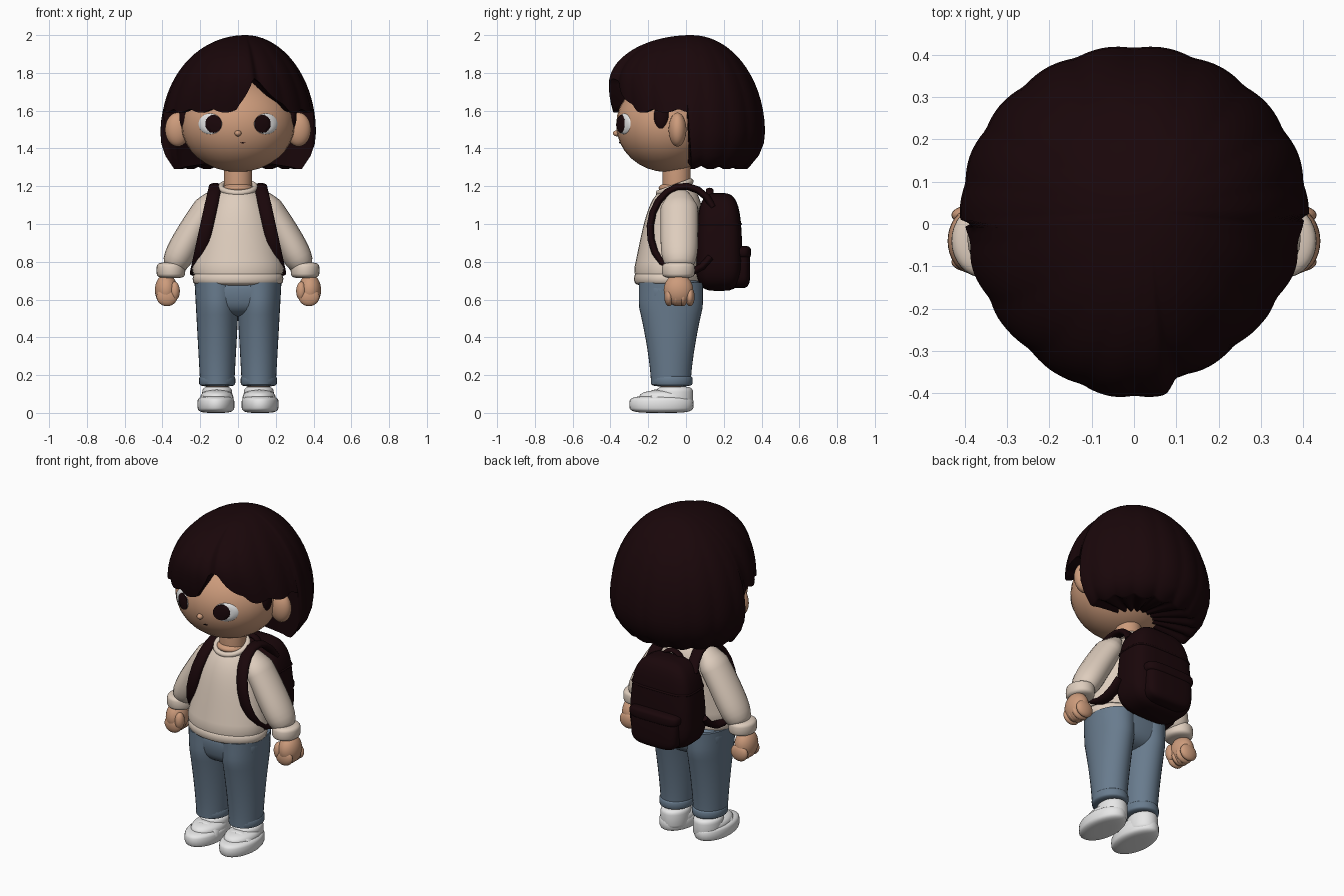
import bpy, bmesh
from math import sin, cos, pi, sqrt, radians, degrees
from mathutils import Vector

cube = bpy.data.objects.get("Cube")
if cube:
    bpy.data.objects.remove(cube, do_unlink=True)


def material(name, red, green, blue):
    mat = bpy.data.materials.new(name)
    mat.use_nodes = True
    mat.diffuse_color = (red, green, blue, 1)
    shader = next(node for node in mat.node_tree.nodes if node.type == "BSDF_PRINCIPLED")
    shader.inputs["Base Color"].default_value = mat.diffuse_color
    shader.inputs["Roughness"].default_value = 0.8
    return mat


dark = material("dark brown", 0.01, 0.002, 0.003)
flesh = material("warm skin", 0.61, 0.33, 0.2)
knit = material("cream knit", 0.73, 0.61, 0.51)
denim = material("blue denim", 0.14, 0.2, 0.27)
white = material("soft white", 0.8, 0.8, 0.8)


def skin(name, mat, rings):
    """Join rings of points into one capped, smooth surface."""
    bm = bmesh.new()
    loops = [[bm.verts.new(point) for point in ring] for ring in rings]
    count = len(loops[0])
    for lower, upper in zip(loops, loops[1:]):
        for i in range(count):
            j = (i + 1) % count
            bm.faces.new((lower[i], lower[j], upper[j], upper[i]))
    bm.faces.new(loops[0])
    bm.faces.new(loops[-1])
    bmesh.ops.remove_doubles(bm, verts=bm.verts, dist=0.00001)
    bmesh.ops.recalc_face_normals(bm, faces=bm.faces)
    mesh = bpy.data.meshes.new(name)
    bm.to_mesh(mesh)
    bm.free()
    mesh.materials.append(mat)
    mesh.shade_smooth()
    mesh.set_sharp_from_angle(angle=radians(60))
    bpy.context.collection.objects.link(bpy.data.objects.new(name, mesh))


def circle(count=32):
    return [2 * pi * i / count for i in range(count)]


def steps(count=16):
    return [i / count for i in range(count + 1)]


def bend(value, power):
    """Square off a sine or cosine."""
    return abs(value) ** (2 / power) * (1 if value > 0 else -1)


def loft(name, mat, rule, box=2):
    """Stack ovals; the rule turns 0..1 into height, centre x, y and radius x, y."""
    rings = []
    for z, x, y, wide, deep in map(rule, steps()):
        rings.append([(x + wide * bend(cos(a), box), y + deep * bend(sin(a), box), z)
                      for a in circle()])
    skin(name, mat, rings)


def pillow(name, mat, centre, radii, box=2, puff=2, taper=0):
    """Ellipsoid that can be squared in plan (box) and in elevation (puff)."""
    x, y, z = centre
    wide, deep, tall = radii

    def rule(t):
        height = -bend(cos(pi * t), puff)
        size = bend(sin(pi * t), puff) * (1 - taper * height)
        return z + tall * height, x, y, wide * size, deep * size
    loft(name, mat, rule, box)


def sweep(name, mat, side, rule):
    """Sweep an oval along a path; the rule gives a point and two radii."""
    rows = [rule(t) for t in steps()]
    points = [Vector(row[0]) for row in rows]
    rings = []
    for i, (point, row) in enumerate(zip(points, rows)):
        along = (points[min(i + 1, len(points) - 1)] - points[max(i - 1, 0)]).normalized()
        across = Vector(side)
        across = (across - along * across.dot(along)).normalized()
        normal = along.cross(across)
        rings.append([point + across * row[1] * cos(a) + normal * row[2] * sin(a)
                      for a in circle(20)])
    skin(name, mat, rings)


# Head, nose, neck and the skin inside the neckline
HEAD, HEAD_SIZE = Vector((0, -0.1, 1.525)), Vector((0.3, 0.27, 0.25))
pillow("head", flesh, HEAD, HEAD_SIZE)
pillow("nose", flesh, (0, -0.365, 1.48), (0.018, 0.022, 0.016))
pillow("neck", flesh, (0, -0.05, 1.23), (0.075, 0.075, 0.12), puff=5)
pillow("neckline", flesh, (0, -0.07, 1.19), (0.078, 0.075, 0.03))


# Facial features: thin plates that follow the face
def plate(name, mat, x, z, wide, tall, lift):
    rings = []
    for scale, rise in ((1, 0), (0.97, lift), (0.6, lift), (0.1, lift)):
        ring = []
        for a in circle():
            px, pz = x + scale * wide * cos(a), z + scale * tall * sin(a)
            across = (px - HEAD.x) / HEAD_SIZE.x
            up = (pz - HEAD.z) / HEAD_SIZE.z
            ring.append((px, HEAD.y - HEAD_SIZE.y * sqrt(1 - across**2 - up**2) - rise, pz))
        rings.append(ring)
    skin(name, mat, rings)


plate("mouth", dark, x=0.025, z=1.43, wide=0.014, tall=0.003, lift=0.004)


# Hair: one domed bob whose hem height varies around the head
PART = 14


def hem(angle):
    turn = abs(angle)
    if turn > 87:                          # back and behind the ears
        return 1.29
    slope = 0.006 if angle > PART else 0.012
    return max(1.59, 1.77 - slope * abs(angle - PART))


def dome(z, middle, up, down):
    return sqrt(max(0, 1 - ((z - middle) / (up if z > middle else down)) ** 2))


def hair_point(angle, t):
    turn = degrees(angle)
    lock = abs(sin(angle * 9))
    z = 2 - (2 - hem(turn) - 0.02 * (1 - lock)) * t * t
    size = 1 + 0.02 * (lock - 0.7) * t
    if PART < turn < 70:                   # swept side lies lower than the fringe
        size -= 0.06 * (70 - turn) / (70 - PART) * min(1, 2 * t, (turn - PART) / 4)
    if cos(angle) > 0:
        depth = 0.44 * dome(z, middle=1.74, up=0.26, down=0.46)
    else:
        depth = 0.39 * dome(z, middle=1.48, up=0.52, down=0.29)
    wide = 0.41 * dome(z, middle=1.48, up=0.52, down=0.33)
    return Vector((wide * sin(angle) * size + 0.04 * (1 - t) ** 2,
                   0.03 - depth * cos(angle) * size, z))


turns = [a - pi + radians(1) for a in circle(180)]
hair = [[hair_point(a, t) for a in turns] for t in steps(20)]
edge = hair[-1]
for shrink, rise in ((0.93, 0), (0.85, 0.01), (0.3, 0.04)):
    hair.append([Vector((p.x * shrink, p.y * shrink, p.z + rise)) for p in edge])
skin("hair", dark, hair)


# Sweater body, ribbed hem and collar
def sweater(t):
    size = sqrt(1 - t**6) * min(1, 0.95 + t)
    return 0.735 + 0.485 * t, 0, -0.1 + 0.06 * t, (0.25 - 0.1 * t) * size, (0.18 - 0.04 * t) * size


loft("sweater", knit, sweater)
pillow("sweater_hem", knit, (0, -0.1, 0.71), (0.24, 0.175, 0.04), puff=4)
bpy.ops.mesh.primitive_torus_add(major_segments=32, minor_segments=10, major_radius=0.09,
                                 minor_radius=0.016, location=(0, -0.06, 1.195),
                                 rotation=(radians(20), 0, 0))
collar = bpy.context.object
collar.name = "collar"
collar.data.materials.append(knit)
collar.data.shade_smooth()


# Paired parts
def build_side(s, side):
    def sleeve(t):
        size = 0.1 * min(1, 0.5 + 2 * t) * sqrt(1 - 0.7 * t**10)
        return (s * (0.1 + 0.25 * t), -0.035, 1.16 - 0.4 * t**1.2), size, size * (0.7 + 0.15 * t)

    def shoulder_strap(t):
        a = radians(30 + 290 * t)
        rise = 0.23 * sin(a)
        return (s * (0.17 - 0.22 * rise), -0.01 + 0.18 * cos(a), 0.97 + rise), 0.035, 0.019

    def leg(t):
        return (0.15 + 0.54 * t, s * 0.11, -0.08, 0.09 + 0.03 * t,
                0.105 + 0.065 * min(1, 1.3 * t) ** 1.5)

    def shoe_strap(t):
        return (s * (0.113 + 0.085 * cos(pi * t)), -0.16, 0.055 + 0.06 * sin(pi * t)), 0.025, 0.008

    # Face and sideburn
    pillow(side + "_ear", flesh, (s * 0.32, -0.045, 1.5), (0.066, 0.047, 0.09))
    pillow(side + "_sideburn", dark, (s * 0.285, -0.13, 1.57), (0.025, 0.04, 0.07))
    plate(side + "_eye_white", white, s * 0.147, 1.53, wide=0.062, tall=0.055, lift=0.005)
    plate(side + "_iris", dark, s * 0.13, 1.53, wide=0.044, tall=0.048, lift=0.009)
    # Arm and hand
    sweep(side + "_sleeve", knit, (0, 1, 0), sleeve)
    pillow(side + "_sleeve_cuff", knit, (s * 0.355, -0.04, 0.755), (0.076, 0.087, 0.042), puff=4)
    pillow(side + "_palm", flesh, (s * 0.38, -0.04, 0.65), (0.06, 0.078, 0.085))
    for i in range(4):
        pillow(f"{side}_finger_{i + 1}", flesh, (s * 0.376, -0.09 + 0.037 * i, 0.615),
               (0.055, 0.025, 0.05))
    pillow(side + "_thumb", flesh, (s * 0.335, -0.085, 0.645), (0.027, 0.03, 0.05))
    # Leg and shoe
    loft(side + "_trouser_leg", denim, leg)
    pillow(side + "_trouser_cuff", denim, (s * 0.11, -0.075, 0.17), (0.096, 0.11, 0.03), puff=5)
    pillow(side + "_ankle", flesh, (s * 0.11, -0.07, 0.14), (0.06, 0.065, 0.05), puff=5)
    pillow(side + "_shoe", white, (s * 0.117, -0.13, 0.045), (0.098, 0.17, 0.045), puff=4)
    pillow(side + "_shoe_instep", white, (s * 0.112, -0.11, 0.07), (0.088, 0.14, 0.05), puff=3)
    pillow(side + "_shoe_heel", white, (s * 0.11, -0.06, 0.08), (0.08, 0.098, 0.06), puff=5)
    sweep(side + "_shoe_strap", white, (0, 1, 0), shoe_strap)
    # Backpack strap over the shoulder and under the arm
    sweep(side + "_backpack_strap", dark, (1, 0, 0), shoulder_strap)


build_side(1, "left")
build_side(-1, "right")
pillow("hips", denim, (0, -0.08, 0.62), (0.222, 0.16, 0.11), box=3, puff=3, taper=-0.08)


# Backpack with piping, front pocket, flap and grab handle
def grab_handle(t):
    return (0.06 * cos(pi * t), 0.125, 1.13 + 0.05 * sin(pi * t)), 0.02, 0.012


pillow("backpack", dark, (0, 0.175, 0.905), (0.205, 0.122, 0.26), box=4, puff=3.5, taper=0.1)
pillow("backpack_piping", dark, (0, 0.175, 1), (0.2, 0.121, 0.01), box=4, puff=4)
pillow("backpack_pocket", dark, (0, 0.28, 0.77), (0.155, 0.06, 0.11), box=4, puff=4)
pillow("pocket_flap", dark, (0, 0.28, 0.85), (0.165, 0.064, 0.035), box=4, puff=4)
sweep("grab_handle", dark, (0, 1, 0), grab_handle)
